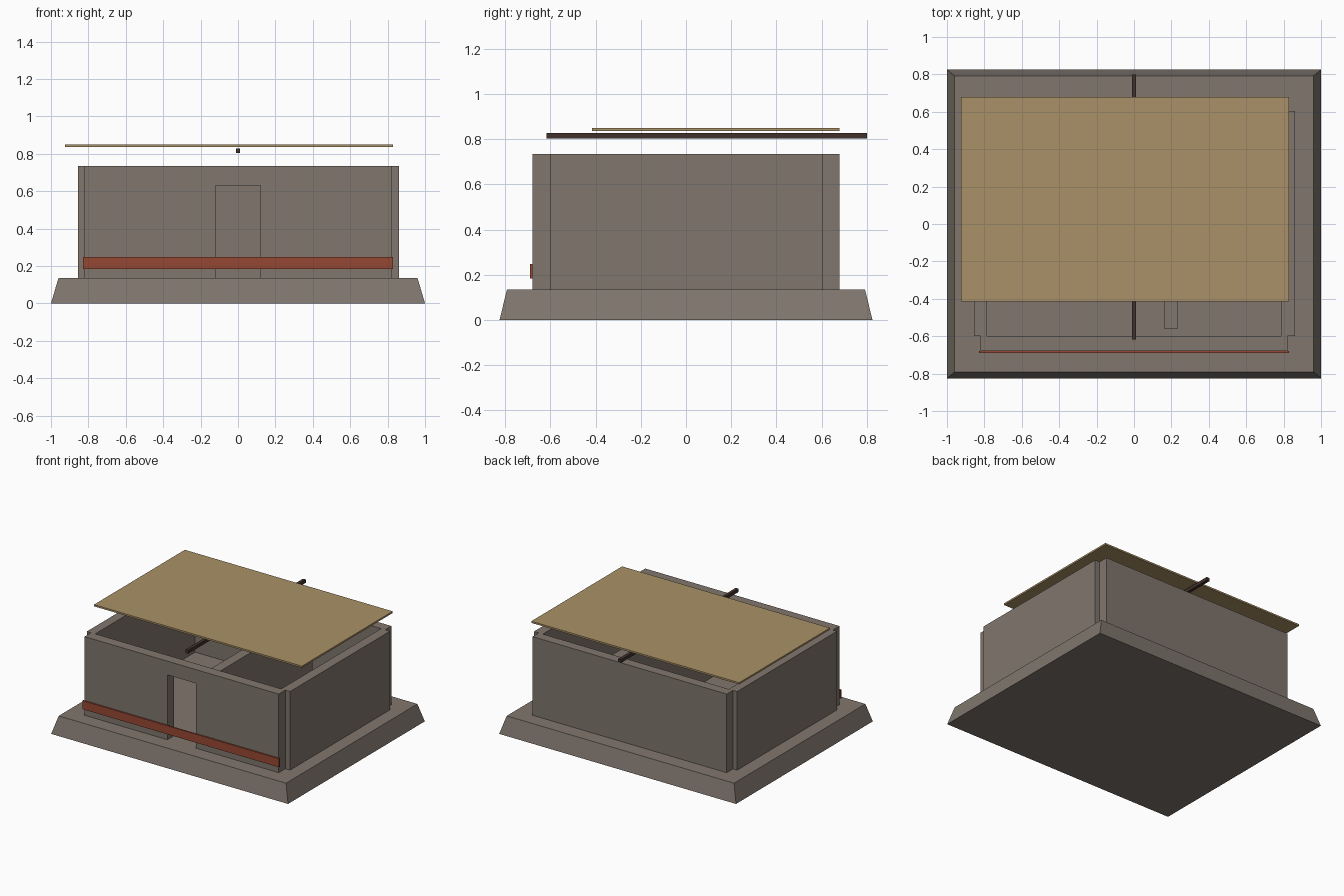
import bpy
import bmesh
from mathutils import Vector

if "Cube" in bpy.data.objects:
    bpy.data.objects.remove(bpy.data.objects["Cube"], do_unlink=True)


def material(name, rgb):
    mat = bpy.data.materials.new(name)
    mat.use_nodes = True
    mat.diffuse_color = (*rgb, 1)
    bsdf = mat.node_tree.nodes["Principled BSDF"]
    bsdf.inputs["Base Color"].default_value = (*rgb, 1)
    bsdf.inputs["Roughness"].default_value = 0.9
    return mat


stone = material("grey stone", (0.216, 0.182, 0.154))
thatch = material("straw roof", (0.40, 0.285, 0.135))
ochre = material("red ochre", (0.30, 0.064, 0.034))
timber = material("dark timber", (0.053, 0.031, 0.025))


def finish(name, bm, mat):
    bmesh.ops.recalc_face_normals(bm, faces=bm.faces)
    mesh = bpy.data.meshes.new(name)
    bm.to_mesh(mesh)
    bm.free()
    mesh.materials.append(mat)
    obj = bpy.data.objects.new(name, mesh)
    bpy.context.collection.objects.link(obj)
    return obj


def extrude(name, points, direction, mat):
    """Extrude a flat outline along a direction."""
    bm = bmesh.new()
    face = bm.faces.new([bm.verts.new(p) for p in points])
    result = bmesh.ops.extrude_face_region(bm, geom=[face])
    verts = [v for v in result["geom"] if isinstance(v, bmesh.types.BMVert)]
    bmesh.ops.translate(bm, verts=verts, vec=Vector(direction))
    return finish(name, bm, mat)


def box(name, x, y, z, mat):
    """Box from (min, max) pairs."""
    outline = [(x[0], y[0], z[0]), (x[1], y[0], z[0]),
               (x[1], y[1], z[0]), (x[0], y[1], z[0])]
    return extrude(name, outline, (0, 0, z[1] - z[0]), mat)


FLOOR, TOP = 0.135, 0.735

# Battered platform: a box with its top edges drawn in
platform = box("platform", (-1, 1), (-0.825, 0.825), (0, FLOOR), stone)
for v in platform.data.vertices:
    if v.co.z > FLOOR / 2:
        v.co.x *= 0.96
        v.co.y *= 0.96

# Front wall, cut by a doorway that reaches the floor
profile = [(-0.82, FLOOR), (-0.12, FLOOR), (-0.12, 0.63), (0.12, 0.63),
           (0.12, FLOOR), (0.82, FLOOR), (0.82, TOP), (-0.82, TOP)]
extrude("front_wall", [(x, -0.68, z) for x, z in profile], (0, 0.08, 0), stone)

# Remaining walls and the inner partition
box("back_wall", (-0.82, 0.82), (0.605, 0.68), (FLOOR, TOP), stone)
box("left_wall", (0.785, 0.86), (-0.6, 0.605), (FLOOR, TOP), stone)
box("right_wall", (-0.855, -0.785), (-0.6, 0.605), (FLOOR, TOP), stone)
box("partition", (0.16, 0.235), (-0.56, 0.56), (FLOOR, 0.705), stone)

# Painted band across the front
box("front_band", (-0.83, 0.83), (-0.691, -0.68), (0.183, 0.248), ochre)

# Roof beam and the roof sheet raised above it
box("roof_beam", (-0.012, 0.012), (-0.617, 0.8), (0.803, 0.828), timber)
box("roof_sheet", (-0.925, 0.83), (-0.415, 0.68), (0.837, 0.85), thatch)
